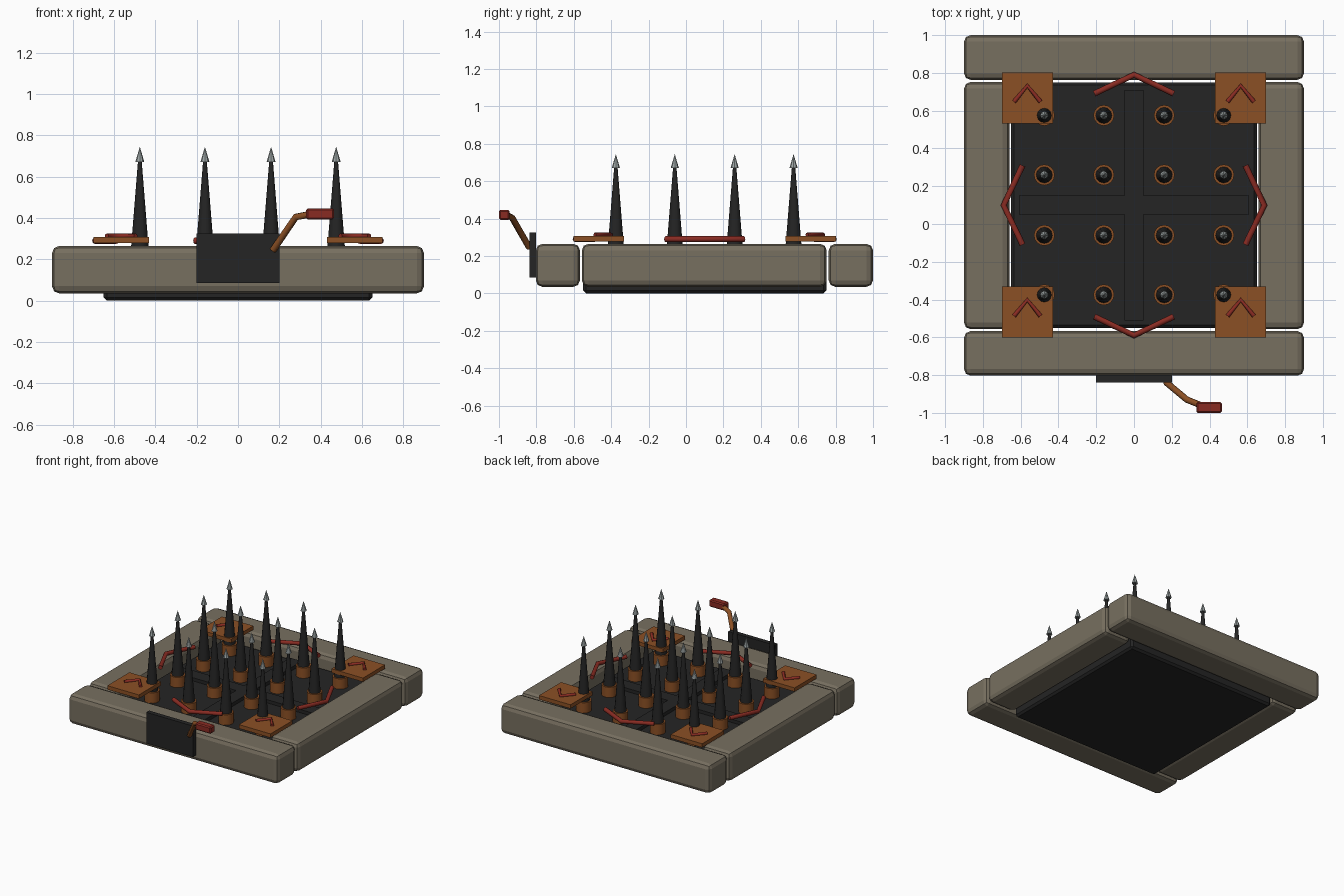
import bpy
import math
from mathutils import Vector

if "Cube" in bpy.data.objects:
    bpy.data.objects.remove(bpy.data.objects["Cube"], do_unlink=True)


def material(name, rgb):
    m = bpy.data.materials.new(name)
    m.use_nodes = True
    m.diffuse_color = (*rgb, 1)
    m.node_tree.nodes["Principled BSDF"].inputs["Base Color"].default_value = (*rgb, 1)
    return m


STONE = material("weathered stone", (0.185, 0.16, 0.117))
IRON = material("black iron", (0.018, 0.018, 0.018))
RUST = material("rusty copper", (0.26, 0.08, 0.018))
RED = material("red paint", (0.25, 0.024, 0.016))
STEEL = material("pale steel", (0.34, 0.38, 0.38))


def finish(obj, name, mat):
    obj.name = name
    obj.data.materials.append(mat)
    return obj


def box(name, mat, x, y, z, bevel=0, segments=1):
    """Box spanning the (low, high) ranges on each axis."""
    bpy.ops.mesh.primitive_cube_add(size=1)
    o = bpy.context.object
    for v in o.data.vertices:
        v.co = [lo + (c + 0.5) * (hi - lo) for c, (lo, hi) in zip(v.co, (x, y, z))]
    if bevel:
        mod = o.modifiers.new("Bevel", "BEVEL")
        mod.width, mod.segments = bevel, segments
    return finish(o, name, mat)


def cone(name, mat, x, y, z, r1, r2, sides):
    """Upright cone or cylinder over a height range."""
    bpy.ops.mesh.primitive_cone_add(vertices=sides, radius1=r1, radius2=r2,
                                    depth=z[1] - z[0], location=(x, y, sum(z) / 2))
    o = finish(bpy.context.object, name, mat)
    bpy.ops.object.shade_smooth_by_angle(angle=math.radians(40))
    return o


def rod(name, mat, points, radius):
    """Round bent rod through a few points."""
    c = bpy.data.curves.new(name, "CURVE")
    c.dimensions = "3D"
    c.bevel_depth, c.bevel_resolution, c.use_fill_caps = radius, 2, True
    s = c.splines.new("POLY")
    s.points.add(len(points) - 1)
    for p, co in zip(s.points, points):
        p.co = (*co, 1)
    o = bpy.data.objects.new(name, c)
    bpy.context.collection.objects.link(o)
    return finish(o, name, mat)


def chevron(name, apex, wing, back, radius, turn=0):
    """V-shaped rod pointing along +y, then turned about its apex."""
    pts = []
    for dx, dy in ((-wing, -back), (0, 0), (wing, -back)):
        c, s = math.cos(turn), math.sin(turn)
        pts.append(Vector(apex) + Vector((dx * c - dy * s, dx * s + dy * c, 0)))
    return rod(name, RED, pts, radius)


MID = 0.1   # centre of the frame along y

# Stone frame
HEIGHT = (0.035, 0.265)
box("front_beam", STONE, (-0.9, 0.9), (-0.803, -0.567), HEIGHT, 0.035, 2)
box("back_beam", STONE, (-0.9, 0.9), (0.763, 1.0), HEIGHT, 0.035, 2)
box("left_beam", STONE, (0.66, 0.9), (-0.557, 0.752), HEIGHT, 0.035, 2)
box("right_beam", STONE, (-0.9, -0.66), (-0.557, 0.752), HEIGHT, 0.035, 2)

# Pit floor and raised cross
box("floor_plate", IRON, (-0.65, 0.65), (-0.55, 0.75), (0, 0.17), 0.015)
box("floor_cross_wide", IRON, (-0.61, 0.61), (0.05, 0.15), (0.16, 0.195))
box("floor_cross_long", IRON, (-0.05, 0.05), (-0.51, 0.71), (0.16, 0.197))

# Spikes with collars and steel tips
for x in (-0.475, -0.16, 0.16, 0.475):
    for dy in (-0.475, -0.16, 0.16, 0.475):
        y = MID + dy
        cone("spike_collar", RUST, x, y, (0.16, 0.25), 0.055, 0.055, 16)
        cone("spike", IRON, x, y, (0.25, 0.675), 0.043, 0.009, 12)
        cone("spike_tip", STEEL, x, y, (0.67, 0.745), 0.022, 0, 8)

# Corner plates, each with a small arrow
for side in (-1, 1):
    for dy in (-0.567, 0.567):
        x, y = side * 0.565, MID + dy
        box("corner_plate", RUST, (x - 0.135, x + 0.135), (y - 0.135, y + 0.135), (0.278, 0.308))
        chevron("corner_arrow", (x, y + 0.065, 0.313), 0.07, 0.085, 0.012)

# Large arrows on the four sides
for i, name in enumerate(("back", "right", "front", "left")):
    a = i * math.pi / 2
    apex = (-0.69 * math.sin(a), MID + 0.69 * math.cos(a), 0.29)
    chevron(name + "_arrow", apex, 0.21, 0.1, 0.016, a)

# Control panel and lever on the front
box("control_panel", IRON, (-0.2, 0.2), (-0.838, -0.803), (0.085, 0.325))
rod("lever_arm", RUST, [(0.17, -0.838, 0.245), (0.28, -0.93, 0.405), (0.36, -0.962, 0.42)], 0.017)
box("lever_grip", RED, (0.33, 0.465), (-1.0, -0.943), (0.393, 0.447), 0.008)
